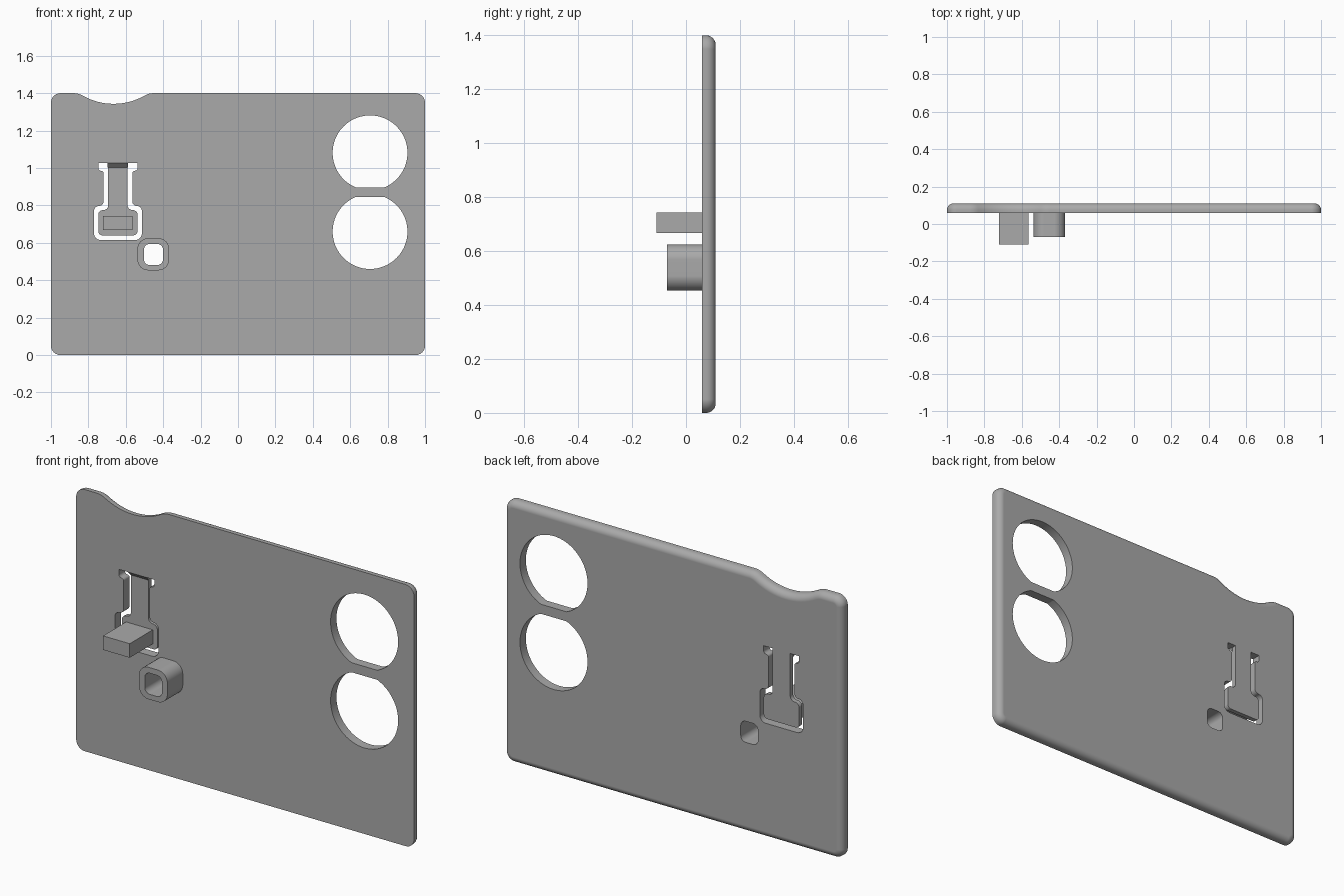
import bpy, bmesh, math
from mathutils import Vector

cube = bpy.data.objects.get("Cube")
if cube:
    bpy.data.objects.remove(cube, do_unlink=True)

grey = bpy.data.materials.new("plain grey")
grey.use_nodes = True
GREY = (0.4, 0.4, 0.4, 1)
grey.diffuse_color = GREY
grey.node_tree.nodes["Principled BSDF"].inputs["Base Color"].default_value = GREY

FRONT, BACK = 0.06, 0.11      # plate faces
TONGUE = 0.085                # recessed front of the spring tongue


def rounded(corners, steps=6):
    """Outline from (u, v, radius) corners, with each corner filleted."""
    out = []
    for i, (u, v, r) in enumerate(corners):
        p = Vector((u, v))
        if r == 0:
            out.append(p)
            continue
        a = (Vector(corners[i - 1][:2]) - p).normalized()
        b = (Vector(corners[(i + 1) % len(corners)][:2]) - p).normalized()
        half = a.angle(b) / 2
        c = p + (a + b).normalized() * r / math.sin(half)
        t = r / math.tan(half)
        start, end = p + a * t - c, p + b * t - c
        out += [c + start.lerp(end, k / steps).normalized() * r for k in range(steps + 1)]
    return out


def box(u0, u1, v0, v1, r=0):
    return rounded([(u0, v0, r), (u1, v0, r), (u1, v1, r), (u0, v1, r)])


def mirrored(half, centre):
    """Closed outline from its right half, listed top to bottom."""
    right = [(centre + u, v, r) for u, v, r in half]
    left = [(centre - u, v, r) for u, v, r in reversed(half)]
    return rounded(right + left)


def add_prism(bm, outline, d0, d1, along_x=False):
    def place(d, p):
        return (d, p[0], p[1]) if along_x else (p[0], d, p[1])
    near = [bm.verts.new(place(d0, p)) for p in outline]
    far = [bm.verts.new(place(d1, p)) for p in outline]
    bm.faces.new(near)
    bm.faces.new(far)
    for i in range(len(near)):
        bm.faces.new((near[i - 1], near[i], far[i], far[i - 1]))


def finish(name, bm):
    bmesh.ops.recalc_face_normals(bm, faces=bm.faces)
    mesh = bpy.data.meshes.new(name)
    bm.to_mesh(mesh)
    bm.free()
    mesh.materials.append(grey)
    ob = bpy.data.objects.new(name, mesh)
    bpy.context.collection.objects.link(ob)
    return ob


def prism(name, outline, d0, d1, along_x=False):
    bm = bmesh.new()
    add_prism(bm, outline, d0, d1, along_x)
    return finish(name, bm)


def cut(ob, cutter):
    mod = ob.modifiers.new("cut", 'BOOLEAN')
    mod.operation, mod.solver, mod.object = 'DIFFERENCE', 'EXACT', cutter
    bpy.context.view_layer.objects.active = ob
    bpy.ops.object.modifier_apply(modifier=mod.name)


# Plate outline with a shallow thumb scallop in the top edge
TOP, MID, WIDE, DEEP, LIP = 1.4, -0.665, 0.215, 0.057, 0.1
theta = 2 * math.atan(DEEP / WIDE)
bowl = WIDE / math.sin(theta) - LIP
side = []                     # from the middle of the scallop out to its lip
for k in range(9):
    a = theta * k / 8
    side.append((bowl * math.sin(a), TOP - DEEP + bowl * (1 - math.cos(a))))
for k in range(5, -1, -1):
    a = theta * k / 6
    side.append((WIDE - LIP * math.sin(a), TOP - LIP * (1 - math.cos(a))))
scallop = [(MID + u, v, 0) for u, v in reversed(side)]
scallop += [(MID - u, v, 0) for u, v in side[1:]]
corners = [(-1, 0, 0.05), (1, 0, 0.05), (1, TOP, 0.05)] + scallop + [(-1, TOP, 0.05)]

# Plate with a rounded rear rim
bm = bmesh.new()
add_prism(bm, rounded(corners), FRONT, BACK)
rim = [e for e in bm.edges if all(v.co.y > BACK - 0.001 for v in e.verts)]
bmesh.ops.recalc_face_normals(bm, faces=bm.faces)
bmesh.ops.bevel(bm, geom=rim, offset=0.035, segments=6, profile=0.5,
                affect='EDGES', clamp_overlap=False)
plate = finish("plate", bm)

# Openings: two flat-sided circles, the keyhole and the tube bore
CLIP = -0.642
keyhole = mirrored([(0.105, 1.027, 0), (0.105, 0.985, 0.015), (0.077, 0.985, 0.012),
                    (0.077, 0.797, 0.024), (0.128, 0.797, 0.026), (0.128, 0.615, 0.035)], CLIP)
bore = box(-0.503, -0.401, 0.481, 0.594, 0.03)
openings = bmesh.new()
for height, sign in ((1.081, 1), (0.66, -1)):
    ring = []
    for k in range(96):
        a = math.tau * k / 96
        if sign * math.sin(a) > -0.925:
            ring.append((0.706 + 0.2 * math.cos(a), height + 0.2 * math.sin(a)))
        elif sign * math.sin(a - math.tau / 96) > -0.925 or sign * math.sin(a + math.tau / 96) > -0.925:
            # ends of the flat
            edge = math.copysign(math.sqrt(1 - 0.925 ** 2), math.cos(a))
            ring.append((0.706 + 0.2 * edge, height - sign * 0.185))
    add_prism(openings, ring, -0.3, 0.3)
add_prism(openings, keyhole, -0.3, 0.3)
add_prism(openings, bore, -0.3, 0.3)
cutter = finish("openings_cutter", openings)
cutter.hide_render = True
cut(plate, cutter)
bpy.data.objects.remove(cutter, do_unlink=True)

# Square tube with rounded corners
tube = prism("tube", box(-0.537, -0.369, 0.453, 0.624, 0.055), -0.07, FRONT)
bore_cutter = prism("bore_cutter", bore, -0.3, 0.3)
cut(tube, bore_cutter)
bpy.data.objects.remove(bore_cutter, do_unlink=True)

# Spring tongue hanging in the keyhole, with a curved root
tongue = prism("spring_tongue", mirrored(
    [(0.052, 1.027, 0), (0.052, 0.775, 0.025), (0.105, 0.775, 0.025), (0.105, 0.64, 0.022)],
    CLIP), TONGUE, BACK)
r = TONGUE - FRONT
curve = [(TONGUE - r * math.cos(a) , 1.027 - r + r * math.sin(a))
         for a in (math.pi / 2 * k / 6 for k in range(7))]
curve = [(FRONT + r * (1 - math.cos(math.pi / 2 * k / 6)),
          1.027 - r * (1 - math.sin(math.pi / 2 * (1 - k / 6)))) for k in range(7)]
root = prism("tongue_root", [(TONGUE, 1.027)] + curve, CLIP - 0.055, CLIP + 0.055, True)

# Push block on the tongue
block = prism("push_block", box(-0.722, -0.564, 0.668, 0.743), -0.11, TONGUE)

# Smooth shading on curves, clean shading on flats
parts = [plate, tube, tongue, root, block]
bpy.ops.object.select_all(action='DESELECT')
for ob in parts:
    ob.select_set(True)
bpy.context.view_layer.objects.active = plate
bpy.ops.object.shade_smooth_by_angle(angle=math.radians(30))
for ob in parts:
    ob.modifiers.new("clean_normals", 'WEIGHTED_NORMAL').keep_sharp = True
